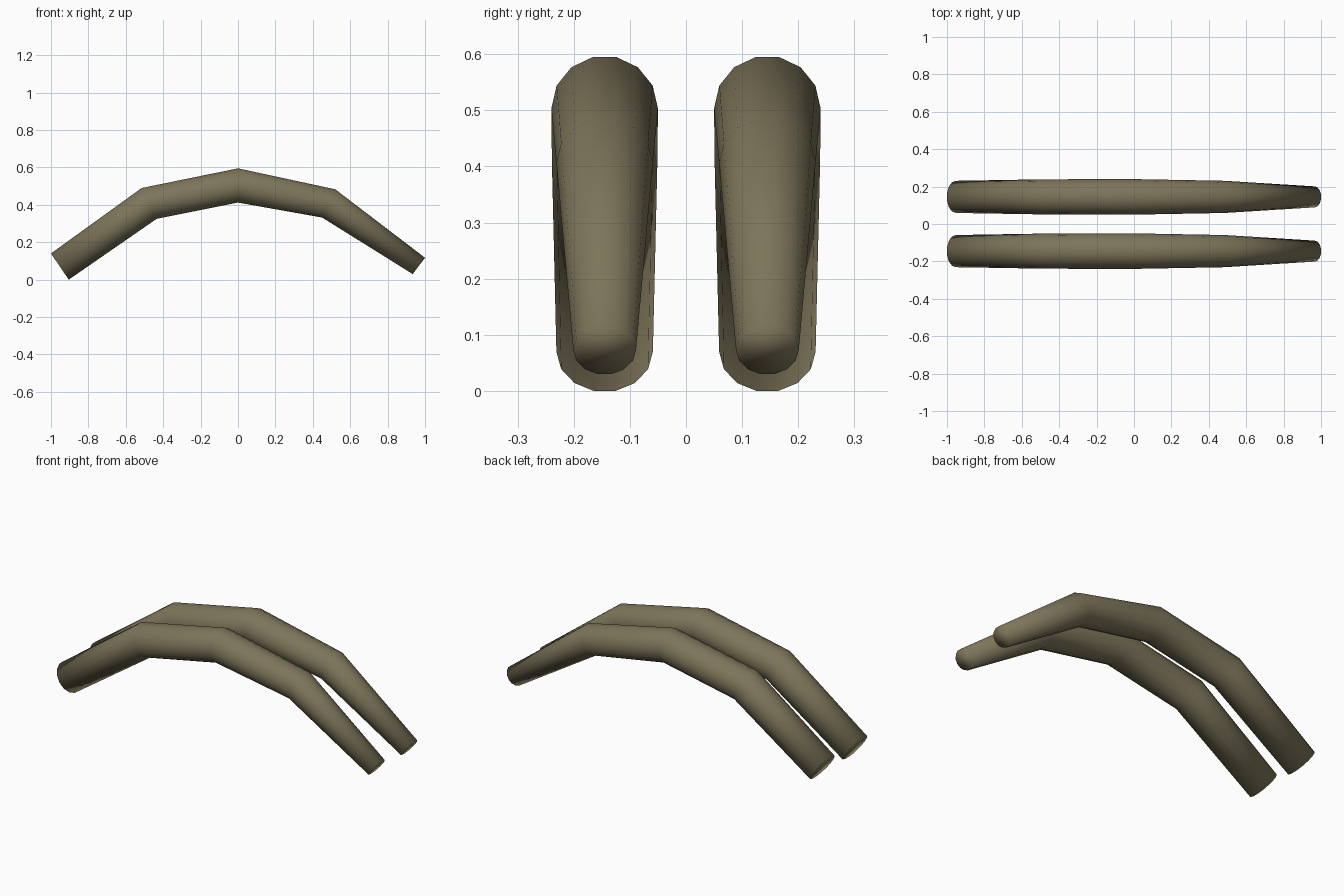
import bpy
import bmesh
from math import sin, cos, pi
from mathutils import Vector

cube = bpy.data.objects.get("Cube")
if cube:
    bpy.data.objects.remove(cube, do_unlink=True)

# One dull olive colour for both tubes
olive = bpy.data.materials.new("olive_drab")
olive.use_nodes = True
colour = (0.205, 0.178, 0.102, 1)
olive.diffuse_color = colour
olive.node_tree.nodes["Principled BSDF"].inputs["Base Color"].default_value = colour

SIDES = 14
SPACING = 0.145

# Each section of the bent tube: top (x, z), bottom (x, z), half width in y
SECTIONS = [
    ((-1.0, 0.14), (-0.905, 0.0), 0.086),
    ((-0.515, 0.49), (-0.435, 0.325), 0.094),
    ((0.0, 0.595), (0.0, 0.412), 0.095),
    ((0.52, 0.483), (0.45, 0.332), 0.086),
    ((1.0, 0.117), (0.934, 0.03), 0.056),
]


def bent_tube(name, y):
    bm = bmesh.new()
    rings = []
    for top, bottom, half_width in SECTIONS:
        top = Vector((top[0], y, top[1]))
        bottom = Vector((bottom[0], y, bottom[1]))
        centre = (top + bottom) / 2
        # The section has a flat side on top, so stretch to the corner radius
        up = (top - bottom) / 2 / cos(pi / SIDES)
        ring = []
        for i in range(SIDES):
            a = 2 * pi * (i + 0.5) / SIDES
            side = Vector((0, half_width * sin(a), 0))
            ring.append(bm.verts.new(centre + up * cos(a) + side))
        rings.append(ring)

    # Walls between neighbouring sections
    for a, b in zip(rings, rings[1:]):
        for i in range(SIDES):
            j = (i + 1) % SIDES
            bm.faces.new((a[i], a[j], b[j], b[i]))

    # End caps
    bm.faces.new(rings[0])
    bm.faces.new(rings[-1])
    bmesh.ops.recalc_face_normals(bm, faces=bm.faces)
    for face in bm.faces:
        face.smooth = True

    mesh = bpy.data.meshes.new(name)
    bm.to_mesh(mesh)
    bm.free()
    mesh.materials.append(olive)
    tube = bpy.data.objects.new(name, mesh)
    bpy.context.collection.objects.link(tube)
    return tube


bent_tube("front_tube", -SPACING)
bent_tube("back_tube", SPACING)
